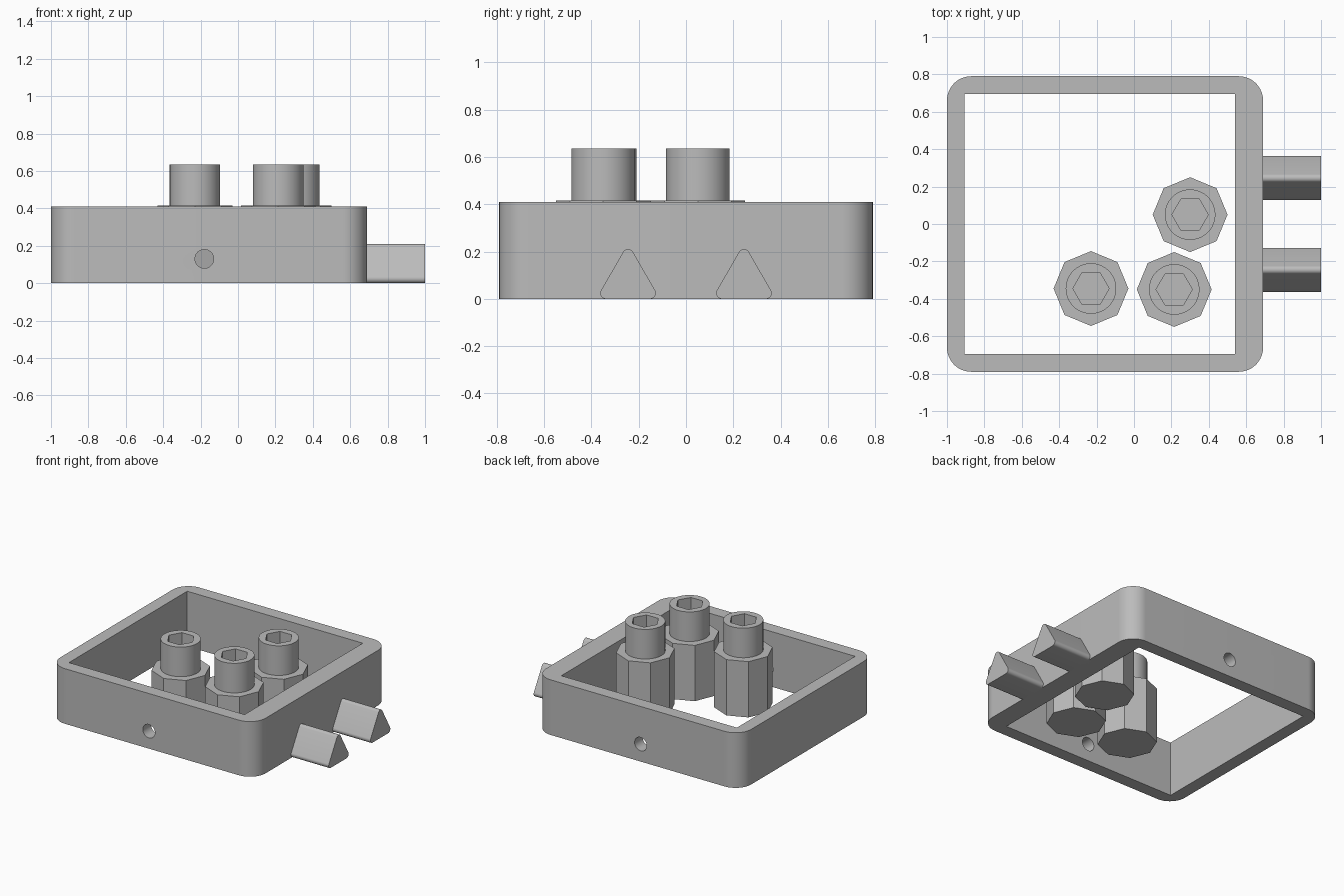
import bpy, bmesh, math
from mathutils import Vector, Matrix

cube = bpy.data.objects.get("Cube")
if cube:
    bpy.data.objects.remove(cube, do_unlink=True)

grey = bpy.data.materials.new("plain grey")
grey.use_nodes = True
colour = (0.5, 0.5, 0.5, 1)
grey.diffuse_color = colour
grey.node_tree.nodes["Principled BSDF"].inputs["Base Color"].default_value = colour


def polygon(cx, cy, radius, sides, start=0.0):
    return [(cx + radius * math.cos(start + math.tau * i / sides),
             cy + radius * math.sin(start + math.tau * i / sides)) for i in range(sides)]


def rounded(corners, radius, steps):
    """Rounded outline around counter-clockwise arc centres."""
    pts = []
    n = len(corners)
    for i, c in enumerate(corners):
        c, before, after = Vector(c), Vector(corners[i - 1]), Vector(corners[(i + 1) % n])
        d_in, d_out = c - before, after - c
        a0 = math.atan2(d_in.y, d_in.x) - math.pi / 2
        turn = (math.atan2(d_out.y, d_out.x) - math.pi / 2 - a0) % math.tau
        for k in range(steps + 1):
            a = a0 + turn * k / steps
            pts.append((c.x + radius * math.cos(a), c.y + radius * math.sin(a)))
    return pts


def prism(name, outline, low, high, matrix=None):
    """Extrude an outline from low to high, then place it by matrix."""
    bm = bmesh.new()
    base = bm.faces.new([bm.verts.new((x, y, low)) for x, y in outline])
    top = bmesh.ops.extrude_face_region(bm, geom=[base])["geom"]
    verts = [v for v in top if isinstance(v, bmesh.types.BMVert)]
    bmesh.ops.translate(bm, verts=verts, vec=(0, 0, high - low))
    bmesh.ops.recalc_face_normals(bm, faces=bm.faces)
    if matrix:
        bm.transform(matrix)
    mesh = bpy.data.meshes.new(name)
    bm.to_mesh(mesh)
    bm.free()
    mesh.materials.append(grey)
    obj = bpy.data.objects.new(name, mesh)
    bpy.context.collection.objects.link(obj)
    return obj


def activate(obj):
    bpy.ops.object.select_all(action='DESELECT')
    obj.select_set(True)
    bpy.context.view_layer.objects.active = obj


def cut(obj, cutter):
    activate(obj)
    mod = obj.modifiers.new("cut", 'BOOLEAN')
    mod.operation, mod.solver, mod.object = 'DIFFERENCE', 'EXACT', cutter
    bpy.ops.object.modifier_apply(modifier=mod.name)
    bpy.data.objects.remove(cutter, do_unlink=True)


def smooth(obj):
    activate(obj)
    bpy.ops.object.shade_smooth_by_angle(angle=math.radians(25))


# Open frame with rounded outside corners and a sharp inside
r = 0.13
x0, x1, y1 = -1 + r, 0.69 - r, 0.79 - r
frame = prism("frame", rounded([(x0, -y1), (x1, -y1), (x1, y1), (x0, y1)], r, 20), 0, 0.41)
cut(frame, prism("opening", [(-0.905, -0.695), (0.54, -0.695), (0.54, 0.695), (-0.905, 0.695)], -0.1, 0.5))

# Round hole through the front and back walls
to_y = Matrix.Rotation(math.pi / 2, 4, 'X')
cut(frame, prism("hole", polygon(-0.18, 0.13, 0.05, 40), -1, 1, to_y))
smooth(frame)

# Eight-sided posts, each carrying a round socket head
for i, (x, y) in enumerate([(0.30, 0.05), (-0.23, -0.345), (0.215, -0.35)], 1):
    prism(f"post_{i}", polygon(x, y, 0.2, 8), 0, 0.415)
    head = prism(f"socket_head_{i}", polygon(x, y, 0.135, 64), 0.41, 0.635)
    cut(head, prism("socket", polygon(x, y, 0.097, 6), 0.515, 0.7))
    smooth(head)

# Rounded triangular pegs on the left wall
to_x = Matrix(((0, 0, 1, 0), (1, 0, 0, 0), (0, 1, 0, 0), (0, 0, 0, 1)))
r, half = 0.024, 0.0935
for name, y in (("front_peg", -0.245), ("back_peg", 0.245)):
    arcs = [(y - half, r), (y + half, r), (y, r + half * math.sqrt(3))]
    smooth(prism(name, rounded(arcs, r, 10), 0.66, 1.0, to_x))
